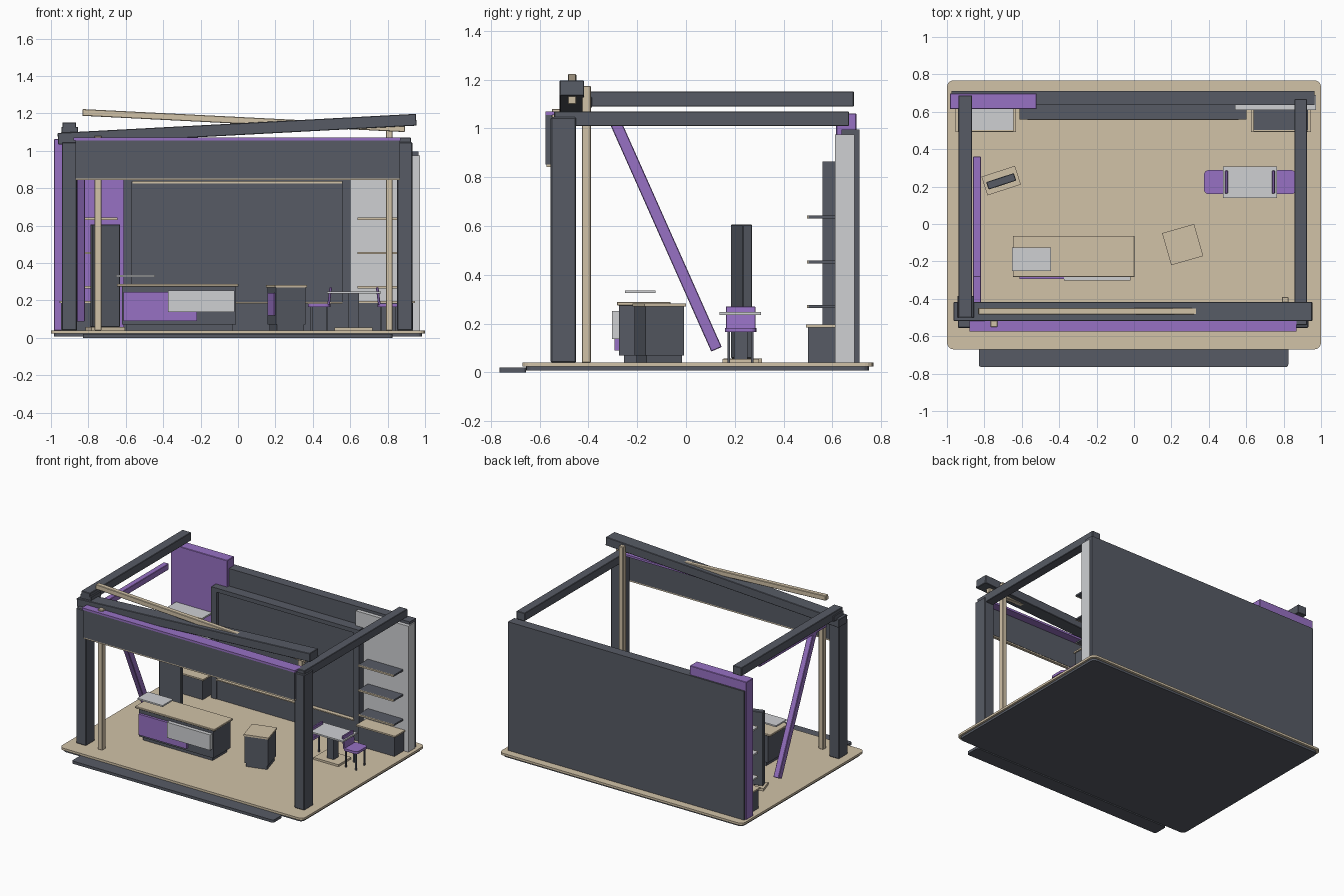
import bpy
import bmesh
from math import radians
from mathutils import Vector

cube = bpy.data.objects.get("Cube")
if cube:
    bpy.data.objects.remove(cube, do_unlink=True)


def material(name, rgb):
    m = bpy.data.materials.new(name)
    m.use_nodes = True
    color = (*rgb, 1)
    m.diffuse_color = color
    m.node_tree.nodes["Principled BSDF"].inputs["Base Color"].default_value = color
    return m


DARK = material("slate grey", (.095, .105, .13))
SAND = material("sand", (.64, .54, .39))
PURPLE = material("purple", (.31, .165, .55))
LIGHT = material("light grey", (.62, .63, .65))


def block(name, center, size, mat, bevel=0.0, angle=0.0):
    """Box given by centre and size, turned about z."""
    bm = bmesh.new()
    bmesh.ops.create_cube(bm, size=1)
    bmesh.ops.scale(bm, vec=size, verts=bm.verts)
    if bevel:
        bmesh.ops.bevel(bm, geom=bm.edges[:], offset=bevel, segments=1,
                        affect='EDGES', profile=.5)
    mesh = bpy.data.meshes.new(name)
    bm.to_mesh(mesh)
    bm.free()
    mesh.materials.append(mat)
    ob = bpy.data.objects.new(name, mesh)
    bpy.context.collection.objects.link(ob)
    ob.location = center
    ob.rotation_euler.z = radians(angle)
    return ob


def span(name, x, y, z, mat, bevel=0.0):
    """Box given by its extent on each axis."""
    ends = (x, y, z)
    return block(name, [(a + b) / 2 for a, b in ends], [b - a for a, b in ends], mat, bevel)


def beam(name, start, end, width, height, mat):
    """Straight beam between two points."""
    a, b = Vector(start), Vector(end)
    ob = block(name, (a + b) / 2, ((b - a).length, width, height), mat, .003)
    ob.rotation_euler = (b - a).to_track_quat('X', 'Z').to_euler()
    return ob


def slab(name, x, y, z, mat, radius):
    """Flat plate with rounded vertical corners."""
    ob = span(name, x, y, z, mat)
    bm = bmesh.new()
    bm.from_mesh(ob.data)
    upright = [e for e in bm.edges
               if abs(e.verts[0].co.z - e.verts[1].co.z) > 1e-5]
    bmesh.ops.bevel(bm, geom=upright, offset=radius, segments=4,
                    affect='EDGES', profile=.5)
    bm.to_mesh(ob.data)
    bm.free()
    return ob


# Platform and front step
slab("floor_base", (-.985, .985), (-.655, .75), (.008, .024), DARK, .03)
slab("floor_deck", (-1, 1), (-.67, .768), (.024, .04), SAND, .035)
slab("front_step", (-.83, .825), (-.765, -.655), (0, .02), DARK, .015)

# Back wall and its coloured end panels
span("back_wall", (-.975, .965), (.637, .71), (.04, .995), DARK)
span("purple_wall_panel", (-.985, -.52), (.615, .698), (.04, 1.062), PURPLE, .003)
span("light_wall_panel", (.54, .972), (.61, .69), (.04, .975), LIGHT)

# Large wall screen with frame, trim and plinth
span("screen_panel", (-.57, .56), (.585, .637), (.185, .84), DARK)
for side, x in (("left", .58), ("right", -.59)):
    span(side + "_screen_bar", (x - .022, x + .022), (.56, .637), (.04, .865), DARK)
span("top_screen_bar", (-.61, .6), (.56, .637), (.835, .865), DARK)
span("screen_trim", (-.565, .555), (.578, .586), (.826, .835), SAND)
span("screen_plinth", (-.57, .56), (.565, .637), (.04, .183), DARK)
span("plinth_trim", (-.57, .56), (.555, .6), (.183, .191), SAND)

# Posts, slim inner posts and side beams
for side, x in (("left", .893), ("right", -.9)):
    span(side + "_front_post", (x - .042, x + .04), (-.555, -.45), (.04, 1.046), DARK, .005)
span("left_slim_post", (.79, .826), (-.427, -.39), (.04, 1.175), SAND, .003)
span("right_slim_post", (-.768, -.73), (-.55, -.512), (.04, 1.08), SAND, .003)
span("left_side_beam", (.858, .925), (-.54, .668), (1.01, 1.07), DARK, .003)
span("right_side_beam", (-.938, -.866), (-.5, .688), (1.09, 1.152), DARK, .003)
span("corner_block", (-.945, -.855), (-.5, -.385), (1.085, 1.128), DARK, .003)

# Front fascia and slanted roof beams
span("fascia", (-.87, .865), (-.575, -.55), (.853, 1.055), DARK)
span("fascia_cap", (-.88, .87), (-.575, -.49), (1.055, 1.07), PURPLE)
span("fascia_trim", (-.87, .865), (-.572, -.552), (.843, .853), SAND)
beam("slanted_front_beam", (-.963, -.468, 1.064), (.953, -.468, 1.166), .1, .063, DARK)
beam("slanted_slim_beam", (-.832, -.467, 1.205), (.893, -.467, 1.118), .035, .036, SAND)

# Purple braces on the right side
beam("upper_brace", (-.84, -.42, 1.035), (-.84, .36, 1.035), .042, .045, PURPLE)
beam("diagonal_brace", (-.84, -.3, 1.05), (-.84, .125, .095), .042, .047, PURPLE)

# Back cabinets with three shelves above each
for side, x0, x1, shelf_mat in (("left", .625, .945, DARK), ("right", -.955, -.63, LIGHT)):
    span(side + "_cabinet", (x0 + .01, x1 - .01), (.5, .615), (.04, .185), DARK)
    span(side + "_cabinet_top", (x0, x1), (.492, .615), (.185, .196), SAND)
    for i, z in enumerate((.27, .453, .637)):
        name = f"{side}_shelf_{i + 1}"
        span(name, (x0 + .015, x1 - .015), (.503, .615), (z - .006, z + .006), shelf_mat)
        span(name + "_edge", (x0 + .015, x1 - .015), (.495, .503), (z - .006, z + .006), SAND)

# Service counter with front panels and a floating tray
span("counter_plinth", (-.6, -.03), (-.255, -.085), (.04, .07), DARK)
span("counter_body", (-.62, -.01), (-.275, -.075), (.07, .275), DARK)
span("counter_top", (-.648, .003), (-.283, -.063), (.275, .289), SAND, .002)
span("counter_purple_panel", (-.612, -.22), (-.293, -.275), (.09, .245), PURPLE)
span("counter_light_panel", (-.373, -.018), (-.303, -.275), (.137, .252), LIGHT)
span("counter_tray", (-.652, -.445), (-.25, -.125), (.325, .336), LIGHT)

# Small turned stand
STAND_X, STAND_Y, STAND_TURN = .26, -.11, 16
block("stand_base", (STAND_X, STAND_Y, .055), (.15, .15, .03), DARK, 0, STAND_TURN)
block("stand_body", (STAND_X, STAND_Y, .17), (.165, .165, .2), DARK, 0, STAND_TURN)
block("stand_top", (STAND_X, STAND_Y, .276), (.178, .178, .013), SAND, 0, STAND_TURN)
side_offset = Vector((-.084, 0, 0))
side_offset.rotate(bpy.data.objects["stand_body"].rotation_euler)
block("stand_panel", Vector((STAND_X, STAND_Y, .18)) + side_offset,
      (.008, .13, .12), PURPLE, 0, STAND_TURN)

# Tall turned totem
block("totem_base", (-.71, .232, .049), (.188, .105, .018), SAND, 0, 18)
block("totem_body", (-.71, .228, .332), (.155, .042, .548), DARK, .003, 18)

# Table
span("table_foot", (.515, .72), (.15, .3), (.04, .055), SAND)
span("table_column", (.592, .648), (.197, .253), (.055, .236), DARK)
span("table_top", (.475, .765), (.138, .308), (.236, .247), LIGHT)

# Pair of chairs, backs toward the table
for side, s in (("left", 1), ("right", -1)):
    cx = .62 + s * .186
    slab(side + "_chair_seat", (cx - .06, cx + .06), (.16, .288), (.165, .183), PURPLE, .025)
    bx = cx - s * .05
    beam(side + "_chair_back", (bx, .224, .175), (bx - s * .012, .224, .27), .122, .014, PURPLE)
    for i in (-1, 1):
        for j in (-1, 1):
            block(side + "_chair_leg", (cx + i * .042, .224 + j * .048, .103),
                  (.01, .01, .126), DARK)
